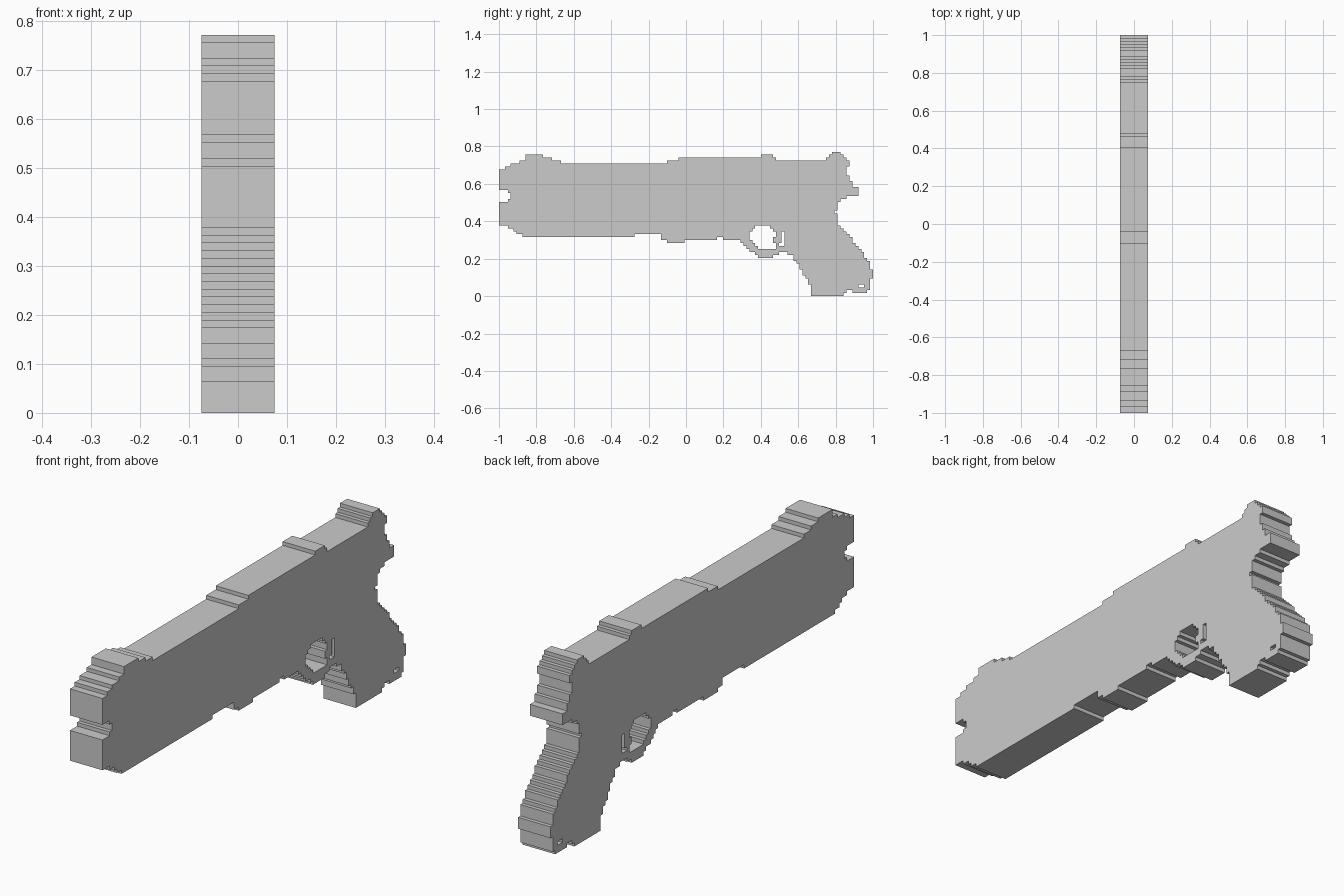
import bpy, bmesh

if "Cube" in bpy.data.objects:
    bpy.data.objects.remove(bpy.data.objects["Cube"])

CELL = 2 / 127          # the silhouette is stepped on a 127-cell grid
HALF = 0.075            # half thickness

# Outlines of the parts as (y, z) in grid cells
barrel_top = [(0, 36), (0, 43), (2, 43), (2, 44), (4, 44), (4, 45), (7, 45), (7, 46),
              (9, 46), (9, 48), (15, 48), (15, 47), (18, 47), (18, 46), (21, 46),
              (21, 45), (57, 45), (57, 46), (61, 46), (61, 47), (89, 47), (89, 48),
              (93, 48), (93, 47), (94, 47), (94, 46), (111, 46), (111, 36)]
rear_spur = [(111, 34), (111, 47), (112, 47), (112, 48), (113, 48), (113, 49),
             (116, 49), (116, 48), (117, 48), (117, 47), (118, 47), (118, 46),
             (119, 46), (119, 44), (118, 44), (118, 41), (119, 41), (119, 39),
             (120, 39), (120, 37), (122, 37), (122, 34)]
lower_frame = [(0, 24), (0, 32), (3, 32), (3, 33), (4, 33), (4, 35), (3, 35), (3, 36),
               (111, 36), (111, 19), (76, 19), (76, 20), (74, 20), (74, 19), (63, 19),
               (63, 18), (57, 18), (57, 19), (55, 19), (55, 21), (46, 21), (46, 20),
               (8, 20), (8, 21), (6, 21), (6, 22), (5, 22), (5, 23), (3, 23), (3, 24)]
grip = [(106, 0), (106, 4), (105, 4), (105, 6), (104, 6), (104, 7), (103, 7), (103, 9),
        (102, 9), (102, 11), (101, 11), (101, 12), (100, 12), (100, 14), (98, 14),
        (98, 34), (118, 34), (118, 33), (116, 33), (116, 32), (115, 32), (115, 29),
        (114, 29), (114, 28), (115, 28), (115, 25), (126, 11.6), (126, 9), (127, 9),
        (127, 6), (126, 6), (126, 2), (125, 2), (125, 1), (120, 1), (120, 2),
        (118, 2), (118, 1), (117, 1), (117, 0)]
guard = [(81, 19), (82, 19), (82, 18), (83, 18), (83, 17), (84, 17), (84, 16), (85, 16),
         (85, 15), (87, 15), (87, 14), (88, 14), (88, 13), (93, 13), (93, 14), (95, 14),
         (95, 15), (99, 15), (99, 25), (81, 25)]

# Openings
guard_hole = [(87, 24), (92, 24), (92, 23), (93, 23), (93, 22), (94, 22), (94, 20),
              (93, 20), (93, 18), (94, 18), (94, 16), (88, 16), (88, 17), (87, 17),
              (87, 18), (86, 18), (86, 19), (85, 19), (85, 22), (86, 22), (86, 23), (87, 23)]
slit = [(96, 22), (97, 22), (97, 17), (95, 17), (95, 18), (96, 18)]
lanyard_hole = [(122, 3), (124, 3), (124, 4), (122, 4)]


def cells(poly):
    """Grid cells whose centre lies inside the outline."""
    found = set()
    for j in range(49):
        z = j + 0.5
        cuts = sorted(a[0] + (z - a[1]) * (b[0] - a[0]) / (b[1] - a[1])
                      for a, b in zip(poly, poly[1:] + poly[:1])
                      if (a[1] > z) != (b[1] > z))
        for lo, hi in zip(cuts[::2], cuts[1::2]):
            found |= {(i, j) for i in range(127) if lo <= i + 0.5 < hi}
    return found


solid = set().union(*map(cells, (barrel_top, rear_spur, lower_frame, grip, guard)))
solid -= set().union(*map(cells, (guard_hole, slit, lanyard_hole)))

# Side plates plus a wall wherever a cell meets empty space
bm = bmesh.new()


def quad(points):
    bm.faces.new([bm.verts.new((x, y * CELL - 1, z * CELL)) for x, y, z in points])


for i, j in solid:
    ring = [(i, j), (i + 1, j), (i + 1, j + 1), (i, j + 1)]
    quad([(HALF, y, z) for y, z in ring])
    quad([(-HALF, y, z) for y, z in reversed(ring)])
    for k, (di, dj) in enumerate([(0, -1), (1, 0), (0, 1), (-1, 0)]):
        if (i + di, j + dj) not in solid:
            a, b = ring[k], ring[(k + 1) % 4]
            quad([(HALF, *b), (HALF, *a), (-HALF, *a), (-HALF, *b)])

bmesh.ops.remove_doubles(bm, verts=bm.verts[:], dist=1e-4)
bmesh.ops.recalc_face_normals(bm, faces=bm.faces[:])
bmesh.ops.dissolve_limit(bm, angle_limit=0.01, verts=bm.verts[:], edges=bm.edges[:])

mesh = bpy.data.meshes.new("stepped_prop_body")
bm.to_mesh(mesh)
bm.free()
bpy.context.collection.objects.link(bpy.data.objects.new("stepped_prop_body", mesh))
